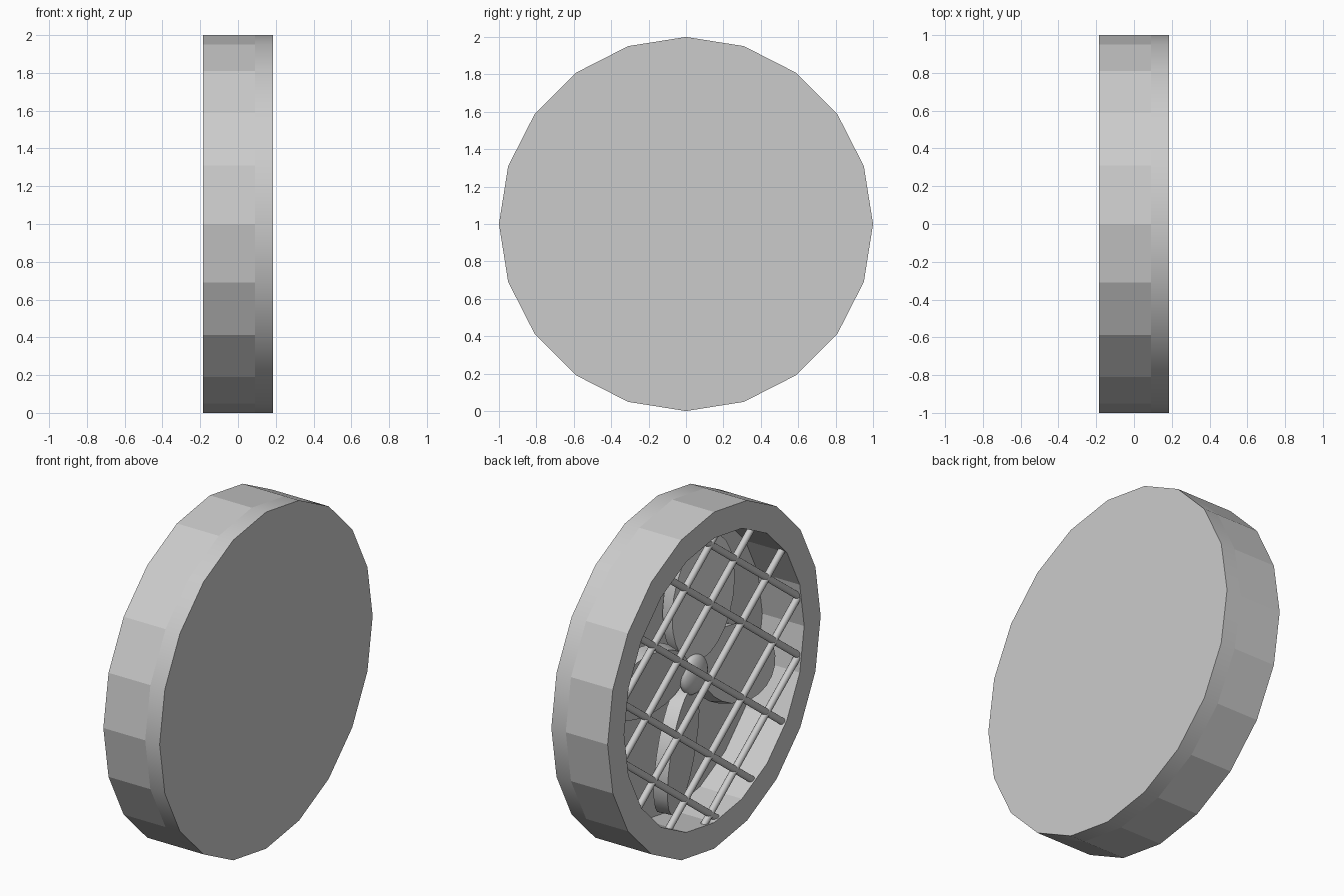
import bpy, bmesh, math
from mathutils import Matrix, Vector

if "Cube" in bpy.data.objects:
    bpy.data.objects.remove(bpy.data.objects["Cube"])

CENTRE = Matrix.Translation((0, 0, 1))


def finish(name, bm, smooth=False):
    bmesh.ops.recalc_face_normals(bm, faces=bm.faces[:])
    me = bpy.data.meshes.new(name)
    bm.to_mesh(me)
    bm.free()
    ob = bpy.data.objects.new(name, me)
    bpy.context.collection.objects.link(ob)
    if smooth:
        bpy.context.view_layer.objects.active = ob
        ob.select_set(True)
        bpy.ops.object.shade_smooth_by_angle(angle=math.radians(40))
        ob.select_set(False)
    return ob


def ring_of_verts(bm, x, r, n=20):
    return [bm.verts.new((x, r * math.cos(2 * math.pi * i / n),
                          1 + r * math.sin(2 * math.pi * i / n))) for i in range(n)]


def lathe(bm, profile, closed=False):
    loops = [ring_of_verts(bm, x, r) for x, r in profile]
    pairs = list(zip(loops, loops[1:])) + ([(loops[-1], loops[0])] if closed else [])
    for a, b in pairs:
        for i in range(20):
            j = (i + 1) % 20
            bm.faces.new((a[i], a[j], b[j], b[i]))
    return loops


# flat-shaded outer housing ring
bm = bmesh.new()
lathe(bm, [(-.185, 1), (.09, 1), (.09, .845), (-.185, .845)], closed=True)
finish("housing_ring", bm)

# smooth-edged back plate
bm = bmesh.new()
loops = lathe(bm, [(.09, 1), (.185, 1)])
for loop in loops:
    bm.faces.new(loop)
finish("back_plate", bm, True)


# crossed diagonal grille bars
def bar(name, a, b, r):
    a, b = Vector(a), Vector(b)
    d = b - a
    m = Matrix.Translation((a + b) / 2) @ d.to_track_quat('Z', 'Y').to_matrix().to_4x4()
    bm = bmesh.new()
    bmesh.ops.create_cone(bm, cap_ends=True, segments=12, radius1=r, radius2=r,
                          depth=d.length, matrix=m)
    finish(name, bm, True)


for side in (-1, 1):
    t = math.radians(37)
    along = Vector((0, math.cos(t), side * math.sin(t)))
    across = Vector((0, -side * math.sin(t), math.cos(t)))
    for off in (-.64, -.36, 0, .36, .64):
        half = math.sqrt(.85 ** 2 - off ** 2)
        mid = Vector((-.157, 0, 1)) + across * off
        bar("grille_bar", mid - along * half, mid + along * half, .02)

# four pitched petal blades
for k in range(4):
    bm = bmesh.new()
    bmesh.ops.create_cone(bm, cap_ends=True, segments=24, radius1=1, radius2=1, depth=1)
    # disc axis along x, long axis along z
    shape = Matrix.Rotation(math.radians(90), 4, 'Y') @ Matrix.Diagonal((.36, .215, .08, 1))
    pitch = Matrix.Rotation(math.radians(-15), 4, 'Z')
    spin = Matrix.Rotation(math.radians(14 + 90 * k), 4, 'X')
    place = CENTRE @ spin @ Matrix.Translation((-.01, 0, .43)) @ pitch
    bm.transform(place @ shape)
    finish("fan_blade", bm, True)

# rounded hub and its shaft
bm = bmesh.new()
bmesh.ops.create_uvsphere(bm, u_segments=24, v_segments=12, radius=1,
                          matrix=Matrix.Translation((-.05, 0, 1)) @ Matrix.Diagonal((.05, .115, .115, 1)))
finish("hub", bm, True)
bar("hub_shaft", (-.04, 0, 1), (.1, 0, 1), .05)
